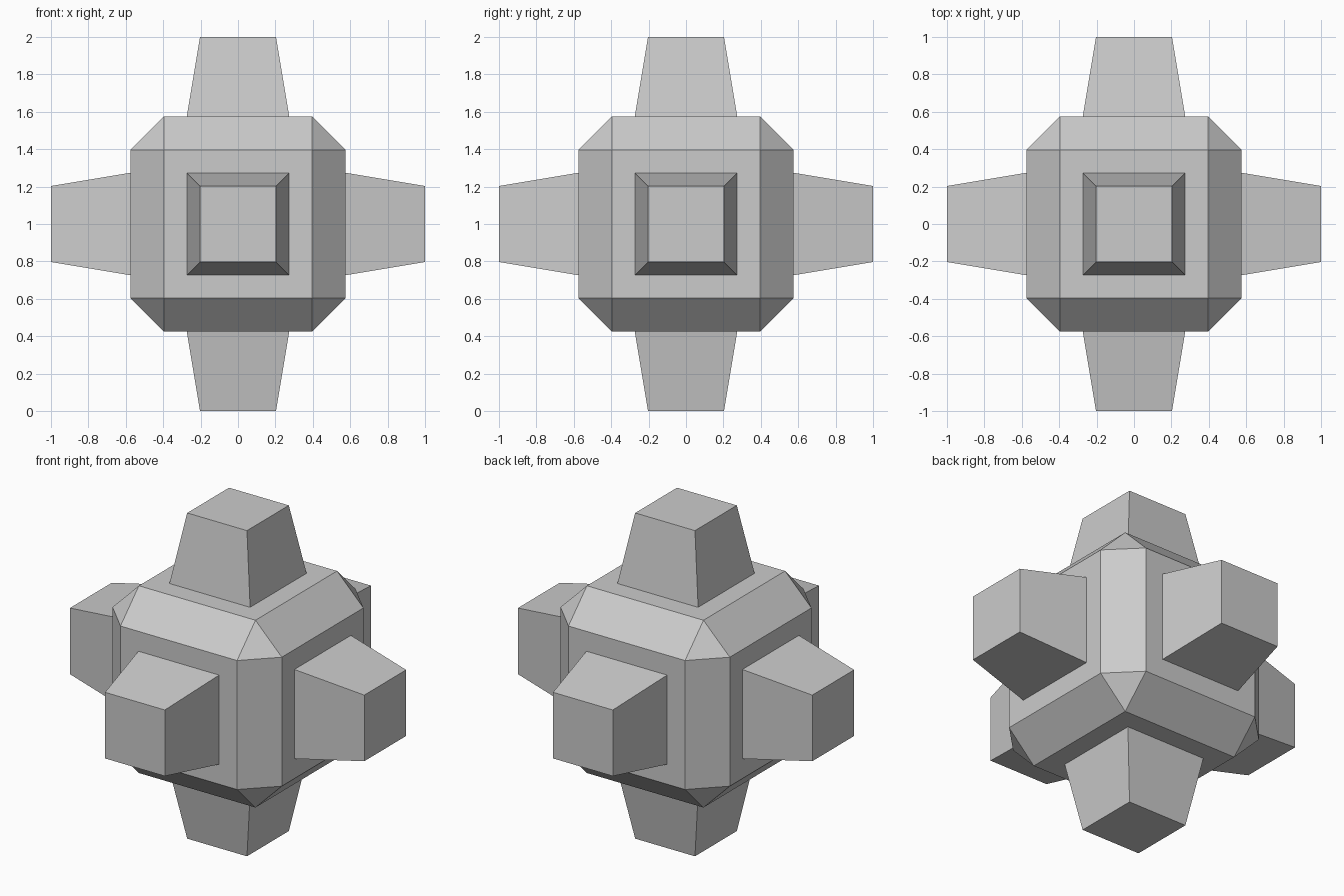
import bpy, bmesh

if "Cube" in bpy.data.objects:
    bpy.data.objects.remove(bpy.data.objects["Cube"])

CORE = 0.575       # half width of the core cube
FLAT = 0.396       # half width of each flat core face
STUD_BASE = 0.274  # half width of a stud where it meets the core
STUD_TIP = 0.203   # half width of a stud at its tip

bm = bmesh.new()

# Chamfered core cube
bmesh.ops.create_cube(bm, size=2 * CORE)
bmesh.ops.bevel(bm, geom=bm.edges[:], offset=CORE - FLAT, offset_type='OFFSET',
                segments=1, profile=0.5, affect='EDGES')
bm.normal_update()

# Tapered studs: inset each flat side, then extrude and shrink it
sides = [f for f in bm.faces if max(abs(c) for c in f.normal) > 0.99]
bmesh.ops.inset_individual(bm, faces=sides, thickness=FLAT - STUD_BASE,
                           use_even_offset=True)
for face in sides:
    normal = face.normal.copy()
    tip = bmesh.ops.extrude_discrete_faces(bm, faces=[face])["faces"][0]
    for v in tip.verts:
        across = v.co - normal * v.co.dot(normal)
        v.co = normal + across * (STUD_TIP / STUD_BASE)

bmesh.ops.recalc_face_normals(bm, faces=bm.faces[:])
mesh = bpy.data.meshes.new("studded_core")
bm.to_mesh(mesh)
bm.free()
obj = bpy.data.objects.new("studded_core", mesh)
obj.location.z = 1
bpy.context.collection.objects.link(obj)
